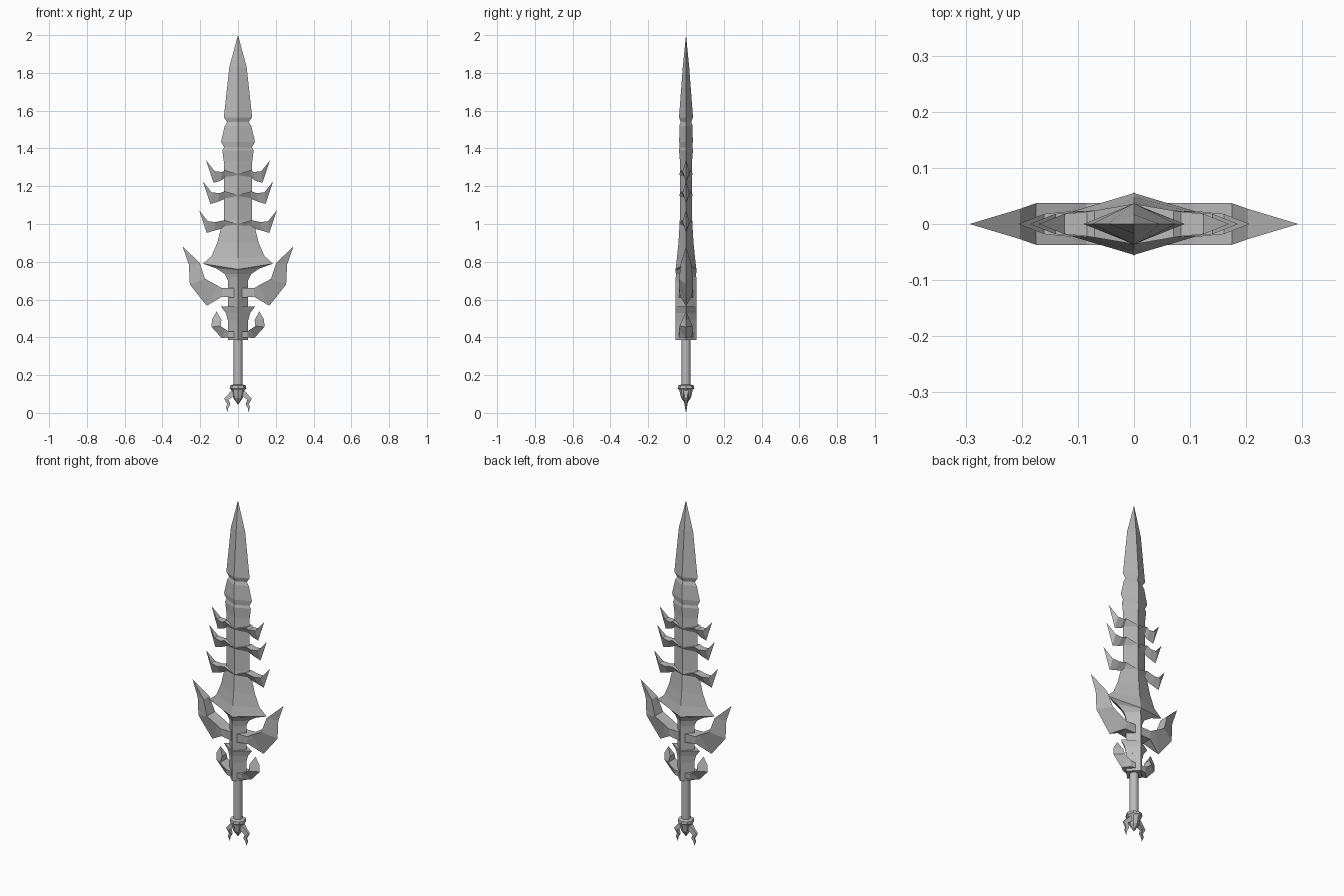
import bpy, bmesh, math

if "Cube" in bpy.data.objects:
    bpy.data.objects.remove(bpy.data.objects["Cube"], do_unlink=True)

steel = bpy.data.materials.new("grey steel")
steel.use_nodes = True
GREY = (0.5, 0.5, 0.5, 1)
steel.diffuse_color = GREY
steel.node_tree.nodes["Principled BSDF"].inputs["Base Color"].default_value = GREY


def loft(name, rings, mirror=False):
    """Skin a list of equally sized rings of points and cap the ends."""
    bm = bmesh.new()
    loops = [[bm.verts.new(p) for p in ring] for ring in rings]
    n = len(loops[0])
    for a, b in zip(loops, loops[1:]):
        for i in range(n):
            j = (i + 1) % n
            bm.faces.new((a[i], a[j], b[j], b[i]))
    bm.faces.new(loops[0])
    bm.faces.new(loops[-1])
    bmesh.ops.remove_doubles(bm, verts=bm.verts, dist=0.0002)
    bmesh.ops.recalc_face_normals(bm, faces=bm.faces)
    mesh = bpy.data.meshes.new(name)
    bm.to_mesh(mesh)
    bm.free()
    mesh.materials.append(steel)
    obj = bpy.data.objects.new(name, mesh)
    bpy.context.collection.objects.link(obj)
    if mirror:
        mod = obj.modifiers.new("both sides", "MIRROR")
        mod.use_mirror_merge = False
    return obj


def diamond(z, w, t, drop=0):
    """Four-sided section whose front and back ridges may sit lower."""
    return [(w, 0, z), (0, t, z - drop), (-w, 0, z), (0, -t, z - drop)]


def spike(name, sections):
    """Curved horn: wide along its inner edge, thin along its outer edge."""
    rings = [[(xi, -ti, zi), (xi, ti, zi), (xo, to, zo), (xo, -to, zo)]
             for (xi, zi), (xo, zo), ti, to in sections]
    return loft(name, rings, mirror=True)


def turned(name, profile, sides):
    step = 2 * math.pi / sides
    return loft(name, [[(r * math.cos(i * step), r * math.sin(i * step), z)
                        for i in range(sides)] for z, r in profile])


# Blade, from the flared base to the point
loft("blade", [diamond(*s) for s in [
    (0.70, 0.053, 0.054), (0.735, 0.07, 0.054), (0.765, 0.115, 0.055, 0.01),
    (0.79, 0.185, 0.055, 0.03), (0.83, 0.14, 0.048, 0.01), (0.9, 0.11, 0.04),
    (0.98, 0.09, 0.035), (1.02, 0.075, 0.033), (1.33, 0.075, 0.032),
    (1.39, 0.083, 0.037), (1.405, 0.073, 0.034), (1.435, 0.09, 0.036),
    (1.52, 0.07, 0.035), (1.54, 0.057, 0.028), (1.565, 0.075, 0.037),
    (1.83, 0.046, 0.017), (2.0, 0, 0)]])

# Guard block with a flared collar
loft("guard", [diamond(z, 0.054, 0.055) for z in (0.385, 0.72)])
loft("guard_collar", [diamond(*s) for s in [
    (0.49, 0.054, 0.0555), (0.53, 0.065, 0.0555), (0.562, 0.09, 0.056)]])

# Guard horns
spike("large_horn", [
    ((0.02, 0.66), (0.02, 0.61), 0.037, 0.037),
    ((0.085, 0.66), (0.085, 0.615), 0.037, 0.03),
    ((0.11, 0.675), (0.165, 0.567), 0.037, 0),
    ((0.175, 0.71), (0.255, 0.68), 0.037, 0),
    ((0.203, 0.795), (0.26, 0.785), 0.027, 0),
    ((0.293, 0.88), (0.293, 0.88), 0, 0)])
spike("small_horn", [
    ((0.02, 0.43), (0.02, 0.40), 0.038, 0.038),
    ((0.05, 0.432), (0.05, 0.40), 0.037, 0.03),
    ((0.065, 0.442), (0.085, 0.395), 0.037, 0),
    ((0.092, 0.46), (0.14, 0.455), 0.034, 0),
    ((0.088, 0.493), (0.138, 0.495), 0.02, 0),
    ((0.113, 0.537), (0.113, 0.537), 0, 0)])

# Three pairs of thorns along the blade
for label, shrink, lift in [("lower", 0, 0), ("middle", 0.02, 0.153),
                            ("upper", 0.036, 0.265)]:
    spike(label + "_thorn", [
        ((0, 1.0 + lift), (0, 0.995 + lift), 0.036, 0.034),
        ((0.07, 1.02 + lift), (0.07, 0.98 + lift), 0.024, 0),
        ((0.12 - shrink, 1.01 + lift), (0.125 - shrink, 0.965 + lift), 0.022, 0),
        ((0.16 - shrink, 1.015 + lift), (0.166 - shrink, 0.953 + lift), 0.018, 0),
        ((0.206 - shrink, 1.073 + lift), (0.206 - shrink, 1.073 + lift), 0, 0)])

# Grip and pommel
grip = turned("grip", [(0.13, 0.024), (0.39, 0.024)], 10)
for face in grip.data.polygons:
    face.use_smooth = len(face.vertices) == 4
turned("pommel", [(0.15, 0.026), (0.145, 0.042), (0.13, 0.044), (0.122, 0.036),
                  (0.08, 0.026), (0.042, 0)], 8)

# Claws under the pommel
spike("pommel_claw", [
    ((0.022, 0.09), (0.03, 0.122), 0.014, 0.014),
    ((0.05, 0.07), (0.073, 0.075), 0.012, 0.005),
    ((0.04, 0.045), (0.056, 0.045), 0.008, 0.004),
    ((0.052, 0.025), (0.064, 0.03), 0.005, 0.003),
    ((0.052, 0), (0.052, 0), 0, 0)])
